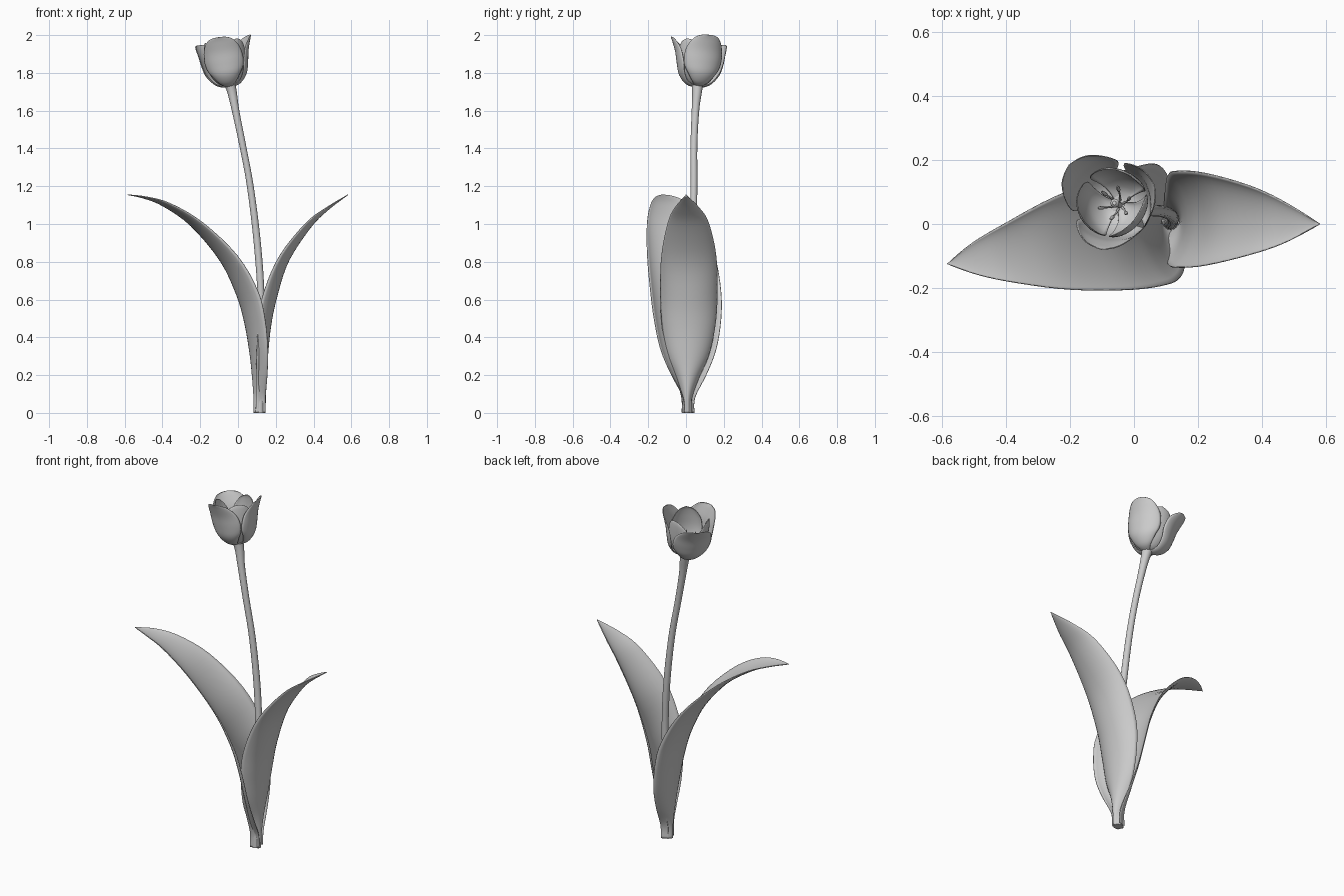
import bpy, bmesh, math
from mathutils import Vector, Matrix

if "Cube" in bpy.data.objects:
    bpy.data.objects.remove(bpy.data.objects["Cube"])


def material(name, rgb):
    m = bpy.data.materials.new(name)
    m.diffuse_color = (*rgb, 1)
    m.use_nodes = True
    m.node_tree.nodes["Principled BSDF"].inputs["Base Color"].default_value = m.diffuse_color
    return m


GREY = material("plain grey", (0.6, 0.6, 0.6))


def smooth_rows(rows, n):
    """Resample control rows with a Catmull-Rom spline."""
    out, k = [], len(rows) - 1
    for i in range(n + 1):
        x = i / n * k
        j = min(int(x), k - 1)
        t = x - j
        p0, p1, p2, p3 = (rows[min(max(j + o, 0), k)] for o in (-1, 0, 1, 2))
        out.append([0.5 * (2 * b + (c - a) * t + (2 * a - 5 * b + 4 * c - d) * t * t
                           + (3 * b - a - 3 * c + d) * t ** 3)
                    for a, b, c, d in zip(p0, p1, p2, p3)])
    return out


def grid_object(name, rings, mat, closed=False, thickness=0, matrix=None):
    """Skin a list of point rows into a smooth mesh."""
    bm = bmesh.new()
    vs = [[bm.verts.new(p) for p in ring] for ring in rings]
    n = len(vs[0])
    for a, b in zip(vs, vs[1:]):
        for i in range(n if closed else n - 1):
            j = (i + 1) % n
            bm.faces.new((a[i], a[j], b[j], b[i]))
    if closed:
        bm.faces.new(vs[0][::-1])
        bm.faces.new(vs[-1])
    bmesh.ops.remove_doubles(bm, verts=bm.verts, dist=1e-5)
    bmesh.ops.recalc_face_normals(bm, faces=bm.faces)
    if matrix:
        bm.transform(matrix)
    for f in bm.faces:
        f.smooth = len(f.verts) <= 4
    me = bpy.data.meshes.new(name)
    bm.to_mesh(me)
    bm.free()
    me.materials.append(mat)
    ob = bpy.data.objects.new(name, me)
    bpy.context.collection.objects.link(ob)
    if thickness:
        s = ob.modifiers.new("thickness", "SOLIDIFY")
        s.thickness, s.offset = thickness, 0
    return ob


def blade(name, rows, heading, mat, thickness, matrix=None, n=40, m=16):
    """Cupped blade; rows are midrib x, y, z, half width, cup depth."""
    h = Vector((math.cos(heading), math.sin(heading), 0))
    side = Vector((-h.y, h.x, 0))
    pts = smooth_rows(rows, n)
    rings = []
    for i, (x, y, z, w, d) in enumerate(pts):
        a, b = pts[max(i - 1, 0)], pts[min(i + 1, n)]
        tangent = Vector((b[0] - a[0], b[1] - a[1], b[2] - a[2]))
        along, up = tangent.dot(h), tangent.z
        normal = (h * -up + Vector((0, 0, along))).normalized()
        ring = []
        for k in range(m + 1):
            u = (2 * k / m - 1) * 1.2
            p = (Vector((x, y, z)) + side * (max(w, 0) * math.sin(u) / math.sin(1.2))
                 + normal * (d * (1 - math.cos(u)) / (1 - math.cos(1.2))))
            p.z = max(p.z, 0)
            ring.append(p)
        rings.append(ring)
    return grid_object(name, rings, mat, False, thickness, matrix)


def tube(name, rows, mat, matrix=None, n=32, sides=16):
    """Round tube; rows are x, y, z, radius."""
    rings = [[Vector((x + r * math.cos(2 * math.pi * k / sides),
                      y + r * math.sin(2 * math.pi * k / sides), z)) for k in range(sides)]
             for x, y, z, r in smooth_rows(rows, n)]
    return grid_object(name, rings, mat, True, 0, matrix)


# Stem
tube("stem", [(.114, .005, 0, .026), (.116, .008, .25, .022), (.122, .02, .6, .019),
              (.102, .036, .9, .019), (.065, .042, 1.2, .018), (.024, .042, 1.42, .018),
              (-.013, .05, 1.6, .02), (-.03, .058, 1.69, .025), (-.042, .06, 1.735, .03)], GREY)

# Two broad leaves wrapping the stem at the base
blade("left_leaf", [(.085, .006, 0, .027, .055), (.084, .005, .08, .032, .057),
                    (.077, .003, .2, .095, .062), (.065, 0, .33, .15, .066),
                    (.04, -.005, .48, .18, .072), (0, -.015, .62, .19, .075),
                    (-.085, -.035, .8, .182, .058), (-.24, -.064, .987, .148, .032),
                    (-.39, -.092, 1.093, .096, .02), (-.5, -.11, 1.137, .05, .008),
                    (-.585, -.125, 1.155, 0, 0)], math.radians(191), GREY, .004)
blade("right_leaf", [(.143, .005, 0, .026, .05), (.146, .005, .08, .028, .05),
                     (.15, .008, .18, .06, .055), (.157, .01, .3, .11, .058),
                     (.172, .014, .45, .14, .066), (.202, .015, .6, .15, .074),
                     (.266, .015, .8, .145, .056), (.387, .012, .985, .108, .034),
                     (.483, .005, 1.08, .062, .014), (.582, 0, 1.155, 0, 0)], 0, GREY, .004)

# Flower frame, tilted along the stem tip
axis = Vector((-.14, .05, 1))
flower = Matrix.Translation((-.045, .06, 1.725)) @ \
    Vector((0, 0, 1)).rotation_difference(axis).to_matrix().to_4x4()

# Petals: radius, height, half width, cup depth
OUTER = [(.012, 0, .018, .004), (.06, .014, .05, .02), (.098, .06, .084, .04),
         (.113, .12, .103, .048), (.124, .18, .099, .042), (.14, .23, .075, .024),
         (.149, .253, .046, .01), (.154, .262, 0, 0)]
INNER = [(.01, .004, .016, .004), (.05, .02, .045, .018), (.085, .065, .075, .035),
         (.1, .12, .088, .042), (.104, .18, .08, .034), (.104, .22, .056, .018),
         (.102, .238, .034, .008), (.1, .246, 0, 0)]


def petal(name, profile, degrees, flare=1, height=1):
    rows = [(r * flare, 0, h * height, w, d) for r, h, w, d in profile]
    turn = Matrix.Rotation(math.radians(degrees), 4, 'Z')
    blade(name, rows, 0, GREY, .003, flower @ turn, 28, 14)


petal("outer_petal_front", OUTER, -98)
petal("outer_petal_right", OUTER, 18)
petal("outer_petal_back", OUTER, 138, 1.1, .94)
for i, deg in enumerate((78, 198, 318)):
    petal(f"inner_petal_{i + 1}", INNER, deg)

# Pistil and six stamens
tube("pistil", [(0, 0, .0, .01), (0, 0, .05, .011), (0, 0, .095, .009),
                (0, 0, .108, .014), (0, 0, .118, .006)], GREY, flower, 16, 12)
for i in range(6):
    turn = flower @ Matrix.Rotation(math.radians(60 * i + 18), 4, 'Z')
    tube(f"filament_{i + 1}", [(.012, 0, .005, .004), (.03, 0, .04, .003),
                               (.042, 0, .085, .003)], GREY, turn, 6, 8)
    tube(f"anther_{i + 1}", [(.041, 0, .078, .003), (.044, 0, .09, .006),
                             (.05, 0, .115, .005), (.053, 0, .128, .002)], GREY, turn, 8, 8)
